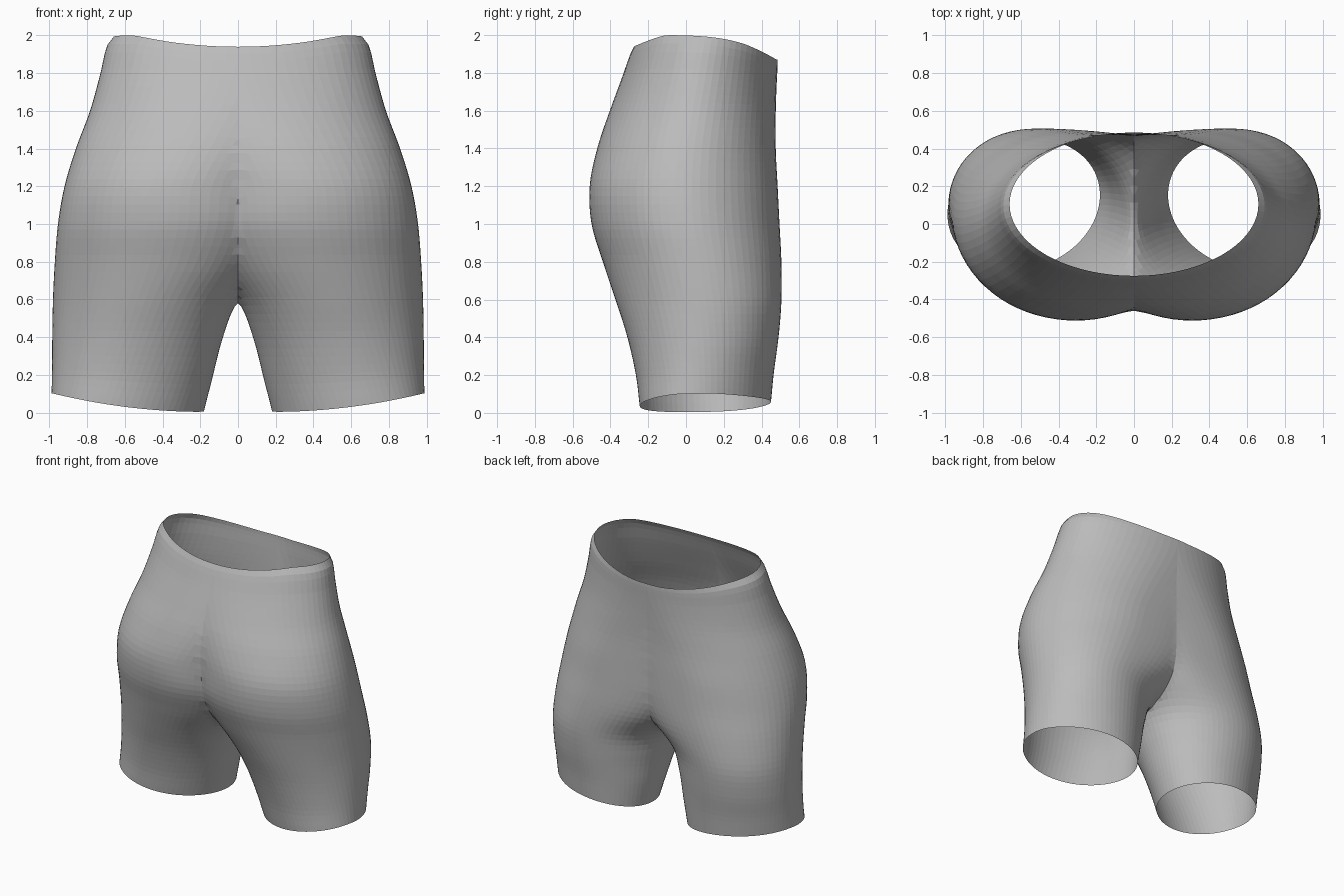
import bpy, bmesh, math
from mathutils import Vector

cube = bpy.data.objects.get("Cube")
if cube:
    bpy.data.objects.remove(cube)

SIDES, RINGS = 72, 44

# Leg-to-waist sections: height, inner x, outer x, front y, back y, shear, back roundness
SECTIONS = [
    (0.03, 0.185, 0.985, -0.245, 0.45, -0.06, 1),
    (0.20, 0.135, 0.985, -0.265, 0.465, -0.03, 1),
    (0.40, 0.08, 0.985, -0.31, 0.49, 0.01, 1),
    (0.59, 0.005, 0.98, -0.37, 0.505, 0.04, 0.9),
    (0.80, -0.16, 0.97, -0.44, 0.505, 0.04, 0.45),
    (1.00, -0.28, 0.955, -0.50, 0.495, 0.02, 0.3),
    (1.20, -0.32, 0.92, -0.51, 0.485, 0.0, 0.25),
    (1.40, -0.45, 0.86, -0.47, 0.475, 0.0, 0.3),
    (1.60, -0.58, 0.785, -0.405, 0.475, 0.0, 0.5),
    (1.80, -0.67, 0.73, -0.34, 0.48, 0.0, 0.9),
    (1.95, -0.69, 0.695, -0.295, 0.485, 0.0, 1),
    (2.00, -0.66, 0.66, -0.275, 0.485, 0.0, 1),
]


def section_at(z):
    """Smoothly interpolate the sections at a height."""
    last = len(SECTIONS) - 1
    i = max(k for k in range(last) if SECTIONS[k][0] <= z + 1e-6)
    p = [SECTIONS[min(max(k, 0), last)] for k in (i - 1, i, i + 1, i + 2)]
    h = p[2][0] - p[1][0]
    t = (z - p[1][0]) / h
    out = []
    for c in range(1, 7):
        m0 = (p[2][c] - p[0][c]) / (p[2][0] - p[0][0]) * h
        m1 = (p[3][c] - p[1][c]) / (p[3][0] - p[1][0]) * h
        a, b = p[1][c], p[2][c]
        out.append(a + m0 * t + (3 * (b - a) - 2 * m0 - m1) * t ** 2
                   + (2 * (a - b) + m0 + m1) * t ** 3)
    return out


def edge_offset(x, y, z):
    """Tilt the hem up at the outside and dip the waist at the middle and back."""
    hem = max(0, 1 - z / 0.5) ** 2
    waist = max(0, (z - 1.5) / 0.5) ** 1.5
    out = min(max((x - 0.18) / 0.8, 0), 1)
    back = min(max((y + 0.2) / 0.68, 0), 1)
    rise = -0.03 + 0.11 * out ** 2 + 0.05 * back ** 4
    dip = 0.06 * max(0, 1 - (x / 0.55) ** 2) * (1 - back) + 0.13 * back ** 3.5
    return hem * rise - waist * dip


# Loft one side as a tube of oval rings, fuller at the back of the seam
bm = bmesh.new()
rings = []
low, high = SECTIONS[0][0], SECTIONS[-1][0]
for r in range(RINGS + 1):
    z = low + (high - low) * r / RINGS
    xi, xo, yf, yb, shear, roundness = section_at(z)
    cx, rx = (xi + xo) / 2, (xo - xi) / 2
    cy, ry = (yf + yb) / 2, (yb - yf) / 2
    ring = []
    for k in range(SIDES):
        a = math.tau * k / SIDES
        c, s = math.cos(a), math.sin(a)
        x = cx + rx * c + shear * s
        y = cy + ry * (s ** roundness if c < 0 < s else s)
        ring.append(bm.verts.new((x, y, z + edge_offset(x, y, z))))
    rings.append(ring)
for lower, upper in zip(rings, rings[1:]):
    for k in range(SIDES):
        n = (k + 1) % SIDES
        bm.faces.new((lower[k], lower[n], upper[n], upper[k]))

# Trim at the centre seam, leaving the crotch joined
bmesh.ops.bisect_plane(bm, geom=bm.verts[:] + bm.edges[:] + bm.faces[:], dist=1e-4,
                       plane_co=Vector(), plane_no=Vector((1, 0, 0)), clear_inner=True)
mesh = bpy.data.meshes.new("shorts")
bm.to_mesh(mesh)
bm.free()

shorts = bpy.data.objects.new("shorts", mesh)
bpy.context.collection.objects.link(shorts)
mirror = shorts.modifiers.new("other_leg", 'MIRROR')
mirror.use_clip = True
mirror.merge_threshold = 0.002

# Soften the crease along the seam
seam = shorts.vertex_groups.new(name="seam")
for v in mesh.vertices:
    if 0.5 < v.co.z < 1.5 and v.co.x < 0.2:
        seam.add([v.index], 1 - v.co.x / 0.2, 'REPLACE')
soften = shorts.modifiers.new("soft_seam", 'SMOOTH')
soften.vertex_group = seam.name
soften.factor = 0.5
soften.iterations = 6

# Plain cloth colour
cloth = bpy.data.materials.new("grey_cloth")
cloth.use_nodes = True
grey = (0.5, 0.5, 0.5, 1)
cloth.diffuse_color = grey
cloth.node_tree.nodes["Principled BSDF"].inputs["Base Color"].default_value = grey
mesh.materials.append(cloth)
